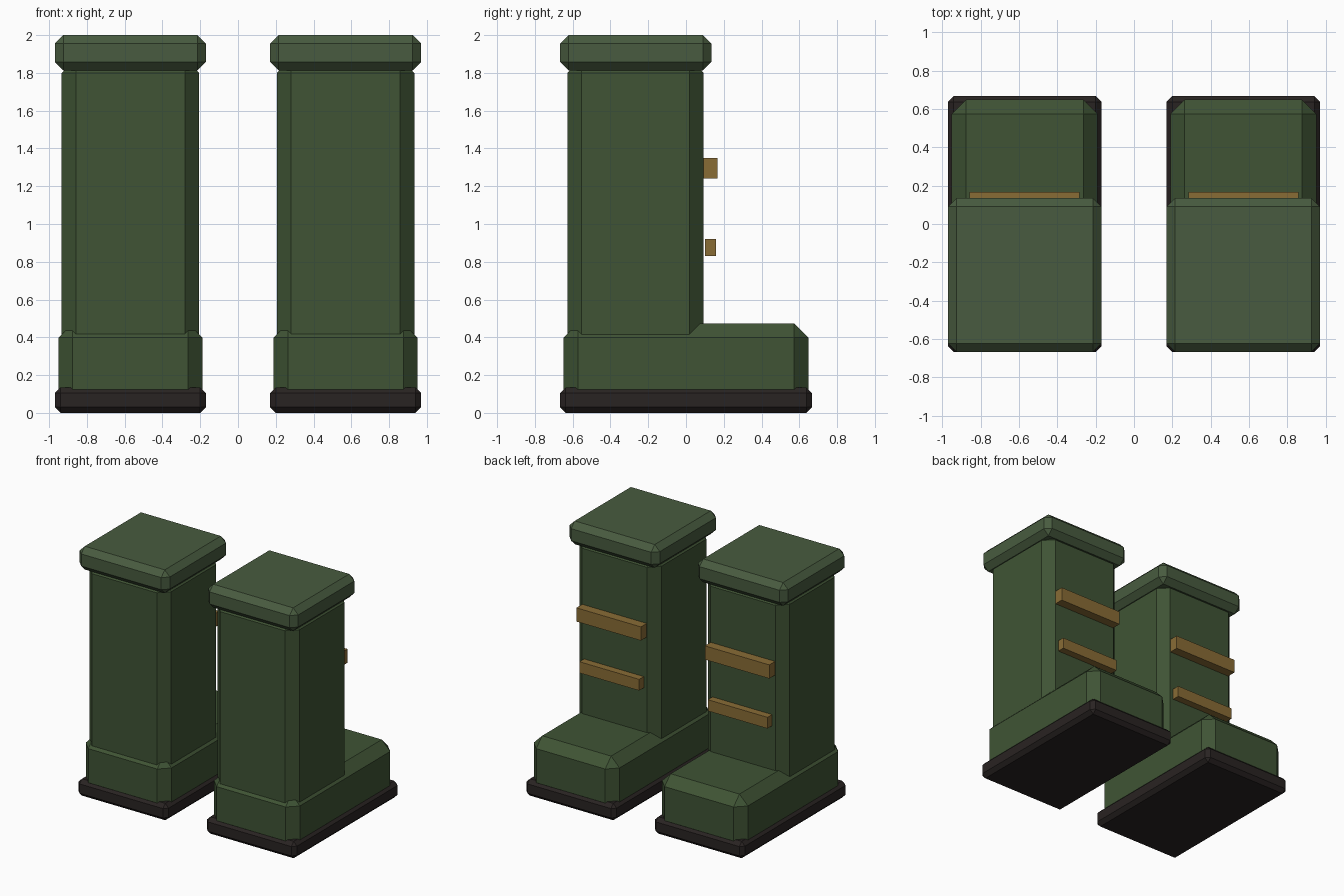
import bpy
import bmesh

if "Cube" in bpy.data.objects:
    bpy.data.objects.remove(bpy.data.objects["Cube"])


def material(name, rgb):
    m = bpy.data.materials.new(name)
    m.diffuse_color = (*rgb, 1)
    m.use_nodes = True
    m.node_tree.nodes["Principled BSDF"].inputs["Base Color"].default_value = m.diffuse_color
    return m


GREEN = material("green_rubber", (0.05, 0.088, 0.035))
CUFF = material("cuff_green", (0.065, 0.105, 0.05))
DARK = material("dark_sole", (0.022, 0.017, 0.016))
TAN = material("tan_strap", (0.25, 0.15, 0.036))


def box(name, cx, width, y, z, mat, bevel=0):
    """Box centred on cx, spanning the y and z ranges, with chamfered edges."""
    bm = bmesh.new()
    bmesh.ops.create_cube(bm, size=1)
    for v in bm.verts:
        v.co = (cx + v.co.x * width,
                y[0] + (v.co.y + 0.5) * (y[1] - y[0]),
                z[0] + (v.co.z + 0.5) * (z[1] - z[0]))
    if bevel:
        bmesh.ops.bevel(bm, geom=bm.edges[:], offset=bevel, segments=1,
                        profile=0.5, affect='EDGES')
    mesh = bpy.data.meshes.new(name)
    bm.to_mesh(mesh)
    bm.free()
    mesh.materials.append(mat)
    ob = bpy.data.objects.new(name, mesh)
    bpy.context.collection.objects.link(ob)
    return ob


# A pair of boots, toes pointing to +y
for side, cx in (("left", -0.57), ("right", 0.57)):
    box(f"{side}_sole", cx, 0.80, (-0.667, 0.667), (0, 0.135), DARK, 0.03)
    box(f"{side}_foot", cx, 0.762, (-0.648, 0.648), (0.05, 0.473), GREEN, 0.075)
    box(f"{side}_shaft", cx, 0.727, (-0.628, 0.093), (0.30, 1.875), GREEN, 0.075)
    box(f"{side}_cuff", cx, 0.80, (-0.667, 0.135), (1.813, 2.0), CUFF, 0.045)
    # Straps across the shin
    box(f"{side}_upper_strap", cx, 0.573, (0.092, 0.167), (1.24, 1.35), TAN)
    box(f"{side}_lower_strap", cx, 0.53, (0.10, 0.159), (0.83, 0.92), TAN)
